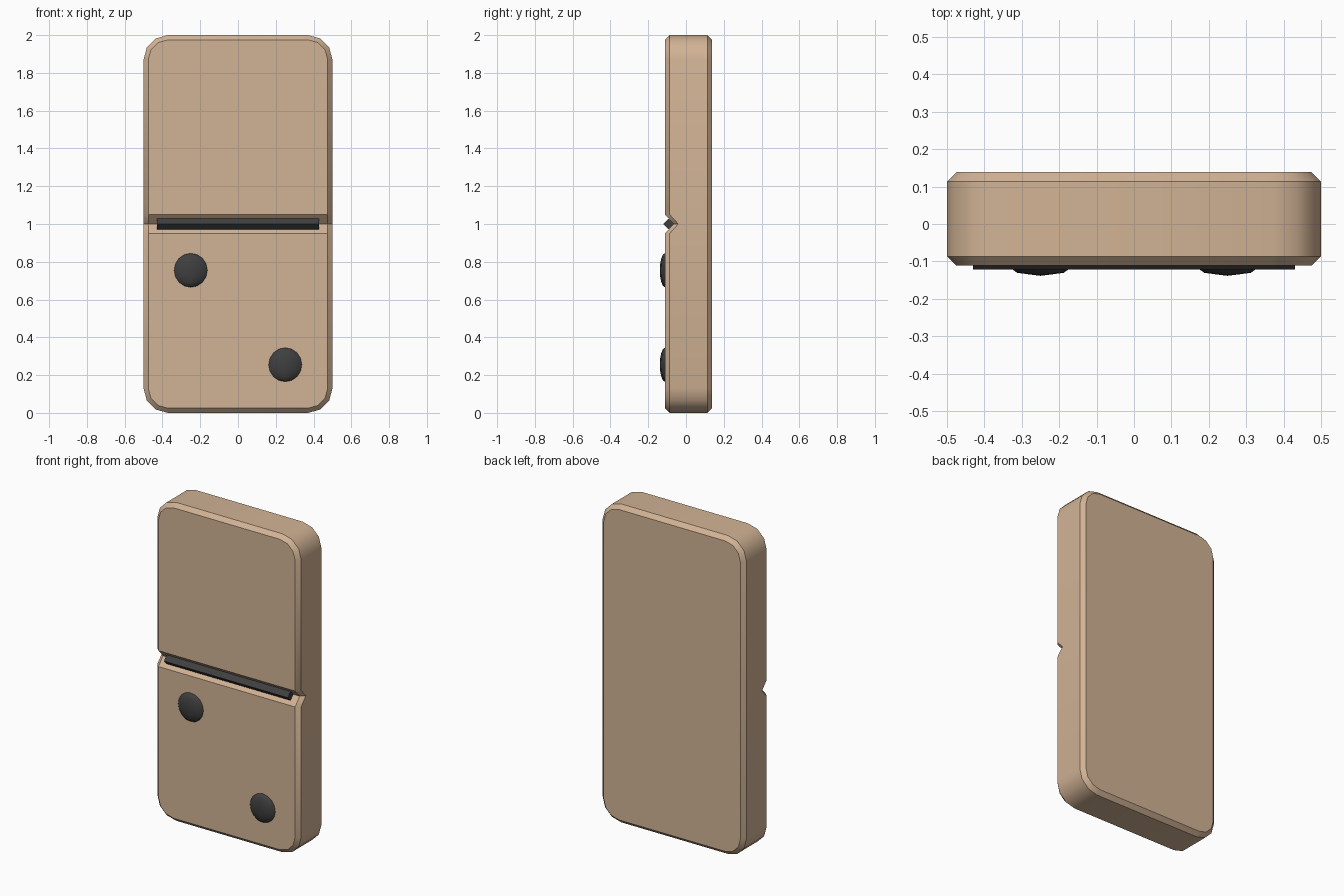
import bpy, bmesh, math
from mathutils import Matrix

if "Cube" in bpy.data.objects:
    bpy.data.objects.remove(bpy.data.objects["Cube"])

def material(name, rgb):
    m = bpy.data.materials.new(name)
    m.diffuse_color = (*rgb, 1)
    m.use_nodes = True
    m.node_tree.nodes["Principled BSDF"].inputs["Base Color"].default_value = m.diffuse_color
    return m

tan = material("warm tan", (0.64, 0.45, 0.30))
dark = material("charcoal", (0.05, 0.05, 0.05))

def finish(bm, name, mat, angle=None):
    bmesh.ops.recalc_face_normals(bm, faces=bm.faces)
    me = bpy.data.meshes.new(name)
    bm.to_mesh(me)
    bm.free()
    me.materials.append(mat)
    if angle:
        me.shade_smooth()
        me.set_sharp_from_angle(angle=math.radians(angle))
    ob = bpy.data.objects.new(name, me)
    bpy.context.collection.objects.link(ob)
    return ob

FRONT, BACK, CHAMFER = -0.1115, 0.1385, 0.025

def outline(inset):
    """Rounded rectangle in x/z, three segments per corner."""
    r = 0.13 - inset
    pts = []
    for i, (sx, sz) in enumerate([(1, 1), (-1, 1), (-1, -1), (1, -1)]):
        for k in range(4):
            a = math.radians(90 * i + 30 * k)
            pts.append((sx * 0.37 + r * math.cos(a), 1 + sz * 0.87 + r * math.sin(a)))
    return pts

# Tile body: chamfered rounded slab
bm = bmesh.new()
rings = []
for y, inset in [(FRONT, CHAMFER), (FRONT + CHAMFER, 0), (BACK - CHAMFER, 0), (BACK, CHAMFER)]:
    rings.append([bm.verts.new((x, y, z)) for x, z in outline(inset)])
n = len(rings[0])
for a, b in zip(rings, rings[1:]):
    for i in range(n):
        j = (i + 1) % n
        bm.faces.new((a[i], a[j], b[j], b[i]))
bm.faces.new(rings[0])
bm.faces.new(rings[-1])

# V groove: cut three loops across and push the middle one in at the front
for z in (0.95, 1.0, 1.05):
    bmesh.ops.bisect_plane(bm, geom=bm.verts[:] + bm.edges[:] + bm.faces[:],
                           plane_co=(0, 0, z), plane_no=(0, 0, 1))
for v in bm.verts:
    if abs(v.co.z - 1) < 1e-4 and v.co.y < 0:
        v.co.y += 0.046
finish(bm, "tile_body", tan, 35)

# Divider bar: square bar turned on its edge
bm = bmesh.new()
bmesh.ops.create_cube(bm, size=1, matrix=Matrix.Translation((0, -0.093, 1))
                      @ Matrix.Diagonal((0.86, 1, 1, 1))
                      @ Matrix.Rotation(math.radians(45), 4, 'X')
                      @ Matrix.Diagonal((1, 0.04, 0.04, 1)))
finish(bm, "divider_bar", dark)

# Pips: flattened eight-sided domes
for label, x, z in [("upper_pip", -0.25, 0.755), ("lower_pip", 0.25, 0.255)]:
    bm = bmesh.new()
    bmesh.ops.create_uvsphere(bm, u_segments=8, v_segments=8, radius=1,
                              matrix=Matrix.Translation((x, FRONT, z))
                              @ Matrix.Diagonal((0.088, 0.027, 0.09, 1)))
    finish(bm, label, dark, 60)
